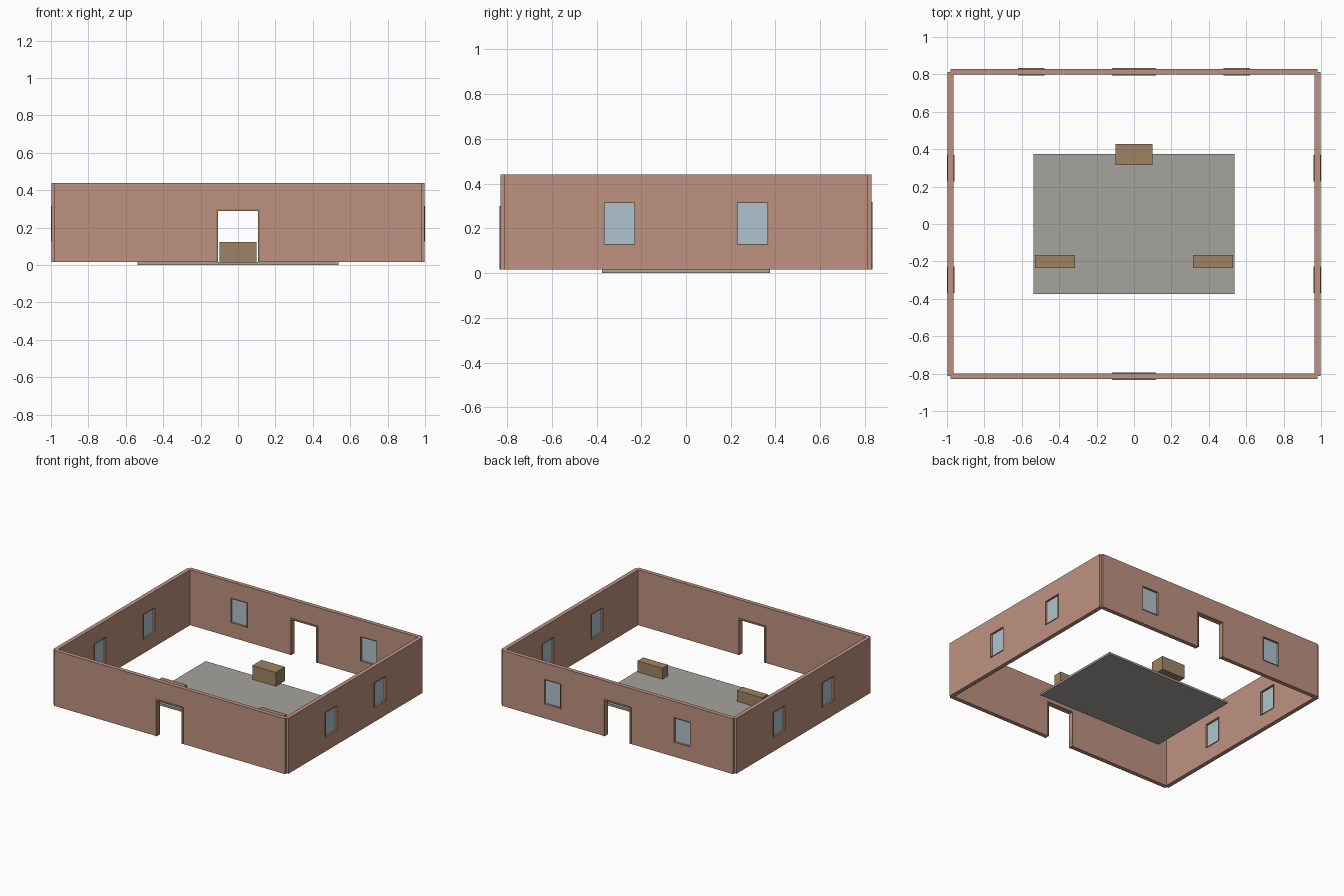
import bpy, bmesh, math
from mathutils import Matrix

if "Cube" in bpy.data.objects:
    bpy.data.objects.remove(bpy.data.objects["Cube"])


def material(name, rgb):
    m = bpy.data.materials.new(name)
    lin = [((c / 255 + 0.055) / 1.055) ** 2.4 for c in rgb]
    m.diffuse_color = (*lin, 1)
    m.use_nodes = True
    m.node_tree.nodes["Principled BSDF"].inputs["Base Color"].default_value = m.diffuse_color
    return m


BRICK = material("brick", (190, 146, 128))
WOOD = material("wood", (158, 132, 101))
STONE = material("stone_floor", (166, 163, 158))
GLASS = material("window_glass", (176, 196, 205))

Z0, Z1 = 0.016, 0.44       # wall bottom and top
HX, HY = 0.98, 0.814       # wall centre lines
THICK, FRAME = 0.032, 0.04  # wall and frame depth


def add_object(name, bm, mat, matrix):
    me = bpy.data.meshes.new(name)
    bmesh.ops.recalc_face_normals(bm, faces=bm.faces)
    bm.to_mesh(me)
    bm.free()
    me.materials.append(mat)
    ob = bpy.data.objects.new(name, me)
    ob.matrix_world = matrix
    bpy.context.collection.objects.link(ob)
    return ob


def boxes(name, spans, mat, matrix=Matrix()):
    """One object made of boxes given as (x0, x1, y0, y1, z0, z1)."""
    bm = bmesh.new()
    for x0, x1, y0, y1, z0, z1 in spans:
        m = (Matrix.Translation(((x0 + x1) / 2, (y0 + y1) / 2, (z0 + z1) / 2))
             @ Matrix.Diagonal((x1 - x0, y1 - y0, z1 - z0, 1)))
        bmesh.ops.create_cube(bm, size=1, matrix=m)
    return add_object(name, bm, mat, matrix)


def wall(name, half, holes, matrix):
    """Wall in the local xz plane with rectangular holes (x0, x1, z0, z1)."""
    xs = sorted({-half, half, *(v for h in holes for v in h[:2])})
    zs = sorted({Z0, Z1, *(v for h in holes for v in h[2:])})
    bm = bmesh.new()
    grid = {(x, z): bm.verts.new((x, -THICK / 2, z)) for x in xs for z in zs}
    for x0, x1 in zip(xs, xs[1:]):
        for z0, z1 in zip(zs, zs[1:]):
            cx, cz = (x0 + x1) / 2, (z0 + z1) / 2
            if not any(h[0] < cx < h[1] and h[2] < cz < h[3] for h in holes):
                bm.faces.new([grid[p] for p in ((x0, z0), (x1, z0), (x1, z1), (x0, z1))])
    bmesh.ops.delete(bm, geom=[v for v in bm.verts if not v.link_faces], context='VERTS')
    # give the sheet its thickness
    ext = bmesh.ops.extrude_face_region(bm, geom=bm.faces[:], use_keep_orig=True)
    moved = [g for g in ext["geom"] if isinstance(g, bmesh.types.BMVert)]
    bmesh.ops.translate(bm, verts=moved, vec=(0, THICK, 0))
    return add_object(name, bm, BRICK, matrix)


def window_hole(c):
    return (c - 0.067, c + 0.067, 0.13, 0.313)


def trim(name, hole, w, matrix, sill):
    """Thin frame around a hole, with a bottom bar if sill is set."""
    x0, x1, z0, z1 = hole
    d = FRAME / 2
    bars = [(x0 - w, x0, -d, d, z0, z1), (x1, x1 + w, -d, d, z0, z1),
            (x0 - w, x1 + w, -d, d, z1, z1 + w)]
    if sill:
        bars.append((x0 - w, x1 + w, -d, d, z0 - w, z0))
    boxes(name, bars, WOOD, matrix)


DOOR = (-0.107, 0.107, Z0, 0.288)

# name, outward turn, distance from centre, half length, has door, window centres
WALLS = [("front", 0, HY, HX, True, []),
         ("right", 90, HX, HY, False, [-0.297, 0.297]),
         ("back", 180, HY, HX, True, [-0.55, 0.55]),
         ("left", 270, HX, HY, False, [-0.297, 0.297])]

for side, turn, dist, half, door, windows in WALLS:
    mat = Matrix.Rotation(math.radians(turn), 4, 'Z') @ Matrix.Translation((0, -dist, 0))
    holes = [window_hole(c) for c in windows]
    wall(side + "_wall", half, holes + ([DOOR] if door else []), mat)
    if door:
        trim(side + "_door_frame", DOOR, 0.011, mat, False)
    for i, h in enumerate(holes, 1):
        trim(f"{side}_window_frame_{i}", h, 0.004, mat, True)
        boxes(f"{side}_window_glass_{i}", [(h[0], h[1], -0.004, 0.004, h[2], h[3])], GLASS, mat)

# floor slab
boxes("floor_slab", [(-0.537, 0.537, -0.375, 0.375, 0, Z0)], STONE)

# counter at the back and two benches at the sides
boxes("counter", [(-0.1, 0.1, 0.316, 0.428, Z0, 0.122)], WOOD)
for name, s in (("left_bench", -1), ("right_bench", 1)):
    x0, x1 = sorted((s * 0.316, s * 0.528))
    boxes(name, [(x0, x1, -0.235, -0.166, Z0, 0.1)], WOOD)
